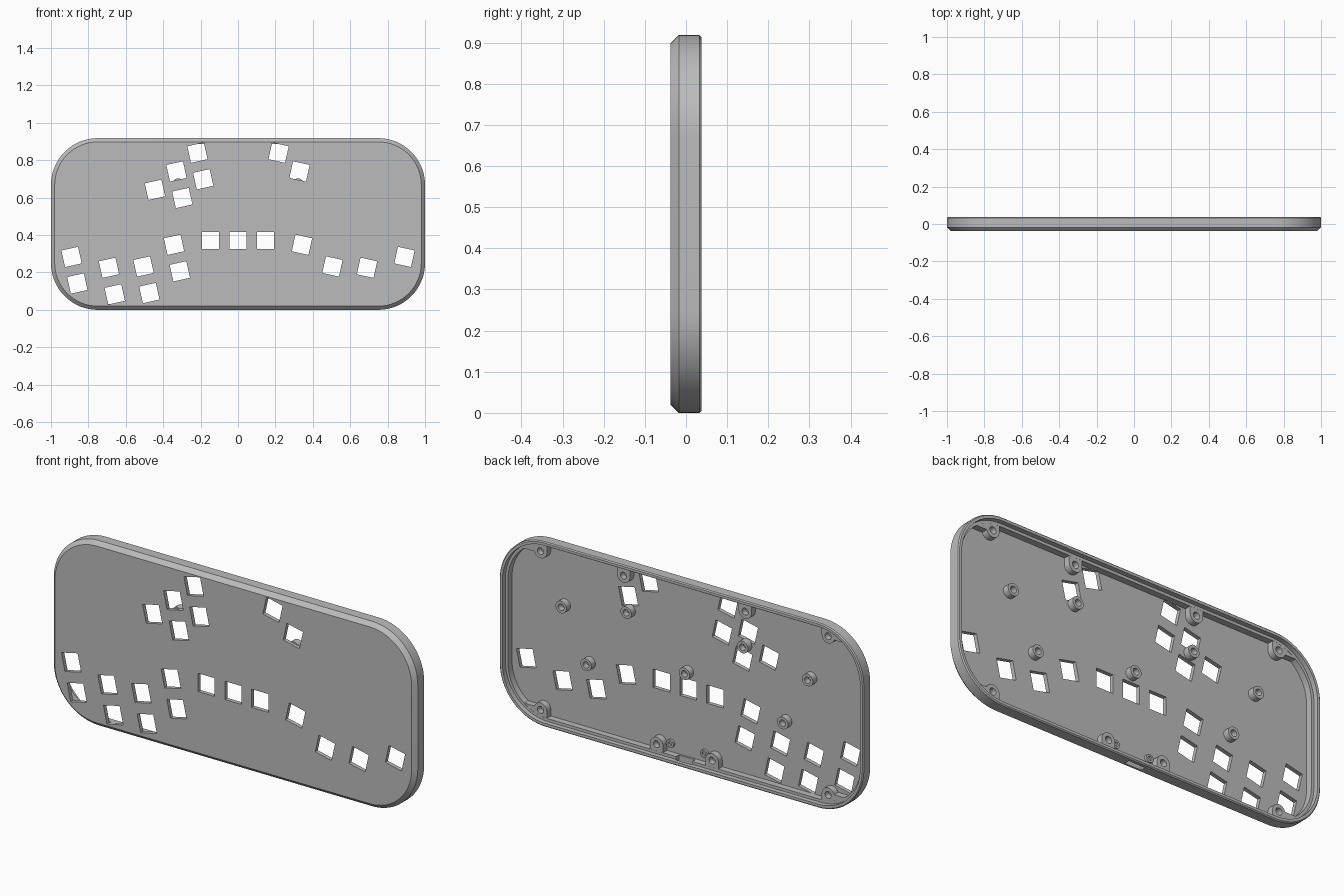
import bpy, bmesh, math

if "Cube" in bpy.data.objects:
    bpy.data.objects.remove(bpy.data.objects["Cube"])

W, H, R = 1.0, 0.918, 0.25            # half width, height, corner radius
MID = H / 2
FRONT, PLATE, LEDGE, BACK = -0.0375, -0.0175, 0.014, 0.0375
TILT = math.radians(12.5)

grey = bpy.data.materials.new("plain grey")
grey.use_nodes = True
grey.diffuse_color = (0.5, 0.5, 0.5, 1)
grey.node_tree.nodes["Principled BSDF"].inputs["Base Color"].default_value = (0.5, 0.5, 0.5, 1)


def arc(cx, cz, r, start, end, n=16):
    return [(cx + r * math.cos(start + (end - start) * i / n),
             cz + r * math.sin(start + (end - start) * i / n)) for i in range(n + 1)]


def circle(cx, cz, r):
    return arc(cx, cz, r, 0, 2 * math.pi, 24)[:-1]


def outline(inset):
    """Rounded rectangle in the x-z plane."""
    pts = []
    for k, (sx, sz) in enumerate([(1, 1), (-1, 1), (-1, -1), (1, -1)]):
        a = k * math.pi / 2
        pts += arc(sx * (W - R), MID + sz * (MID - R), R - inset, a, a + math.pi / 2)
    return pts


def loft(bm, rings):
    """Closed solid through rings given as (points, y)."""
    loops = [[bm.verts.new((x, y, z)) for x, z in pts] for pts, y in rings]
    n = len(loops[0])
    for a, b in zip(loops, loops[1:]):
        for i in range(n):
            j = (i + 1) % n
            bm.faces.new((a[i], a[j], b[j], b[i]))
    bm.faces.new(loops[0])
    bm.faces.new(loops[-1])


def build(name, solids):
    bm = bmesh.new()
    for rings in solids:
        loft(bm, rings)
    bmesh.ops.recalc_face_normals(bm, faces=bm.faces)
    mesh = bpy.data.meshes.new(name)
    bm.to_mesh(mesh)
    bm.free()
    mesh.materials.append(grey)
    obj = bpy.data.objects.new(name, mesh)
    bpy.context.collection.objects.link(obj)
    return obj


def prism(pts, y0, y1):
    return [(pts, y0), (pts, y1)]


def cut(obj, solids):
    cutter = build("cutter", solids)
    cutter.hide_render = True
    mod = obj.modifiers.new("cut", 'BOOLEAN')
    mod.operation, mod.solver, mod.object = 'DIFFERENCE', 'EXACT', cutter
    bpy.context.view_layer.objects.active = obj
    bpy.ops.object.modifier_apply(modifier=mod.name)
    bpy.data.objects.remove(cutter)


def smooth(obj):
    bpy.ops.object.select_all(action='DESELECT')
    obj.select_set(True)
    bpy.context.view_layer.objects.active = obj
    bpy.ops.object.shade_smooth_by_angle(angle=math.radians(30))


# Shell: bevelled front plate, side wall and stepped ledge, open at the back
shell = build("case_shell", [[
    (outline(0.02), FRONT), (outline(0), PLATE), (outline(0), BACK - 0.005),
    (outline(0.005), BACK), (outline(0.018), BACK), (outline(0.018), LEDGE),
    (outline(0.032), LEDGE), (outline(0.032), PLATE)]])

# Square key holes: a mirrored upper row, a lower row on one side, plain centre keys
pairs = [(0.89, 0.283), (0.69, 0.225), (0.505, 0.232), (0.342, 0.348),
         (0.329, 0.74), (0.217, 0.84)]
keys = [(x, 0.37, 0) for x in (-0.147, 0, 0.147)] + [(-0.444, 0.642, TILT)]
for x, z in pairs:
    keys += [(x, z, -TILT), (-x, z, TILT), (-x + 0.031, z - 0.142, TILT)]


def square(x, z, angle, side=0.091):
    return [(x + side / math.sqrt(2) * math.cos(angle + (k + 0.5) * math.pi / 2),
             z + side / math.sqrt(2) * math.sin(angle + (k + 0.5) * math.pi / 2))
            for k in range(4)]


cut(shell, [prism(square(*key), FRONT - 0.02, PLATE + 0.002) for key in keys])

# Connector slot through the bottom wall
slot = [(-0.045, -0.02), (0.045, -0.02), (0.045, 0.06), (-0.045, 0.06)]
cut(shell, [prism(slot, -0.008, LEDGE + 0.004)])
smooth(shell)

# Free-standing screw posts
spots = [(0, 0.455)] + [(s * x, z) for s in (-1, 1)
                        for x, z in ((0.677, 0.605), (0.32, 0.673), (0.54, 0.355))]
posts = build("screw_posts", [prism(circle(x, z, 0.03), PLATE - 0.004, LEDGE) for x, z in spots])
cut(posts, [prism(circle(x, z, 0.016), PLATE + 0.002, BACK) for x, z in spots])
smooth(posts)

# Short locating pegs beside the connector
pegs = build("locating_pegs", [prism(circle(s * 0.093, 0.075, 0.02), PLATE - 0.004, PLATE + 0.012)
                               for s in (-1, 1)])
cut(pegs, [prism(circle(s * 0.093, 0.075, 0.01), PLATE + 0.002, BACK) for s in (-1, 1)])
smooth(pegs)

# Cover screw tabs that grow from the wall; drawn at the top right, then flipped
TAB_Z, TAB_R = 0.853, 0.035


def wall_tab(x):
    return arc(x, TAB_Z, TAB_R, math.pi, 2 * math.pi) + [(x + TAB_R, H - 0.02), (x - TAB_R, H - 0.02)]


def corner_tab(x):
    edge = TAB_Z - 0.01
    rim = [p for p in outline(0.02) if p[0] > x - TAB_R and p[1] > edge]
    end = math.sqrt((R - 0.02) ** 2 - (edge - (H - R)) ** 2) + W - R
    a = math.asin(-0.01 / TAB_R)
    return (arc(x, TAB_Z, TAB_R, math.pi, 2 * math.pi + a) + [(end, edge)] + rim
            + [(x - TAB_R, H - 0.02)])


def flip(pts, sx, sz):
    return [(sx * x, z if sz > 0 else H - z) for x, z in pts]


tabs, holes = [], []
for sx in (-1, 1):
    for x, shape, sides in ((0.79, corner_tab, (1, -1)), (0.334, wall_tab, (1,)),
                            (0.152, wall_tab, (-1,))):
        for sz in sides:
            tabs.append(prism(flip(shape(x), sx, sz), PLATE - 0.004, LEDGE - 0.0005))
            holes.append(prism(flip(circle(x, TAB_Z, 0.017), sx, sz), PLATE + 0.002, BACK))
cover_tabs = build("cover_screw_tabs", tabs)
cut(cover_tabs, holes)
smooth(cover_tabs)
